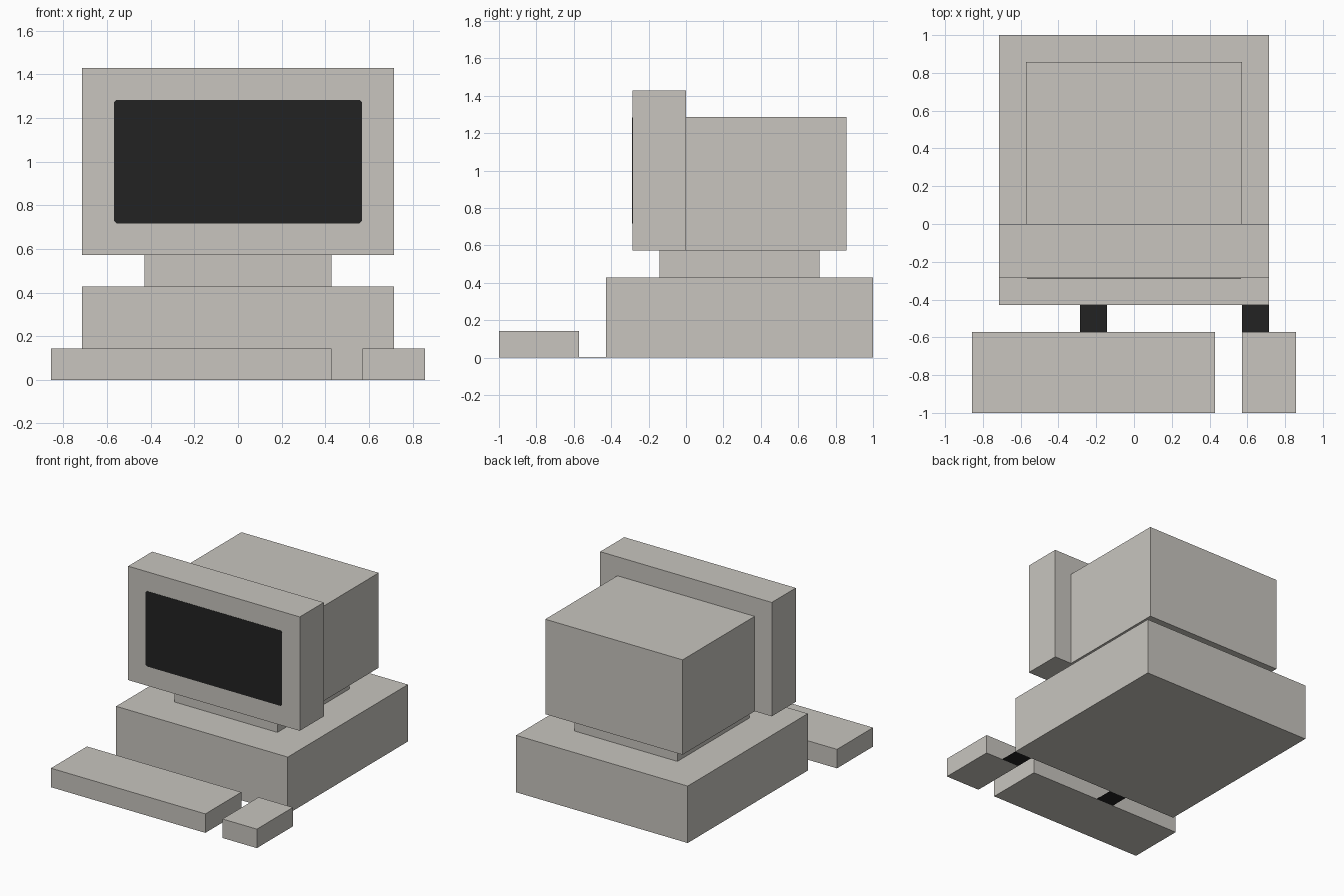
import bpy, bmesh

if "Cube" in bpy.data.objects:
    bpy.data.objects.remove(bpy.data.objects["Cube"])

U = 1 / 7  # the model sits on a grid of sevenths


def material(name, rgb):
    m = bpy.data.materials.new(name)
    m.diffuse_color = (*rgb, 1)
    m.use_nodes = True
    m.node_tree.nodes["Principled BSDF"].inputs["Base Color"].default_value = m.diffuse_color
    return m


BEIGE = material("beige_plastic", (0.58, 0.56, 0.52))
BLACK = material("black", (0.016, 0.016, 0.016))


def box(name, x, y, z, mat):
    """Box between the (min, max) limits of each axis, in grid units."""
    bm = bmesh.new()
    bmesh.ops.create_cube(bm, size=1)
    for v in bm.verts:
        v.co = [lim[c > 0] * U for c, lim in zip(v.co, (x, y, z))]
    mesh = bpy.data.meshes.new(name)
    bm.to_mesh(mesh)
    bm.free()
    mesh.materials.append(mat)
    ob = bpy.data.objects.new(name, mesh)
    bpy.context.collection.objects.link(ob)
    return ob


# Computer case and monitor
box("case", (-5, 5), (-3, 7), (0, 3), BEIGE)
box("monitor_stand", (-3, 3), (-1, 5), (3, 4), BEIGE)
box("monitor_front", (-5, 5), (-2, 0), (4, 10), BEIGE)
box("monitor_back", (-4, 4), (0, 6), (4, 9), BEIGE)

# Screen plate with slightly clipped corners
screen = box("screen", (-3.97, 3.97), (-2.015, -1.99), (5.02, 8.98), BLACK)
bm = bmesh.new()
bm.from_mesh(screen.data)
corners = [e for e in bm.edges if abs(e.verts[0].co.y - e.verts[1].co.y) > 1e-4]
bmesh.ops.bevel(bm, geom=corners, offset=0.01, segments=1, affect='EDGES')
bm.to_mesh(screen.data)
bm.free()

# Keyboard and mouse
box("keyboard", (-6, 3), (-7, -4), (0, 1), BEIGE)
box("mouse", (4, 6), (-7, -4), (0, 1), BEIGE)

# Flat cables lying on the ground
for name, x0 in (("keyboard_cable", -2), ("mouse_cable", 4)):
    box(name, (x0, x0 + 1), (-4, -3), (0, 0.015), BLACK)
